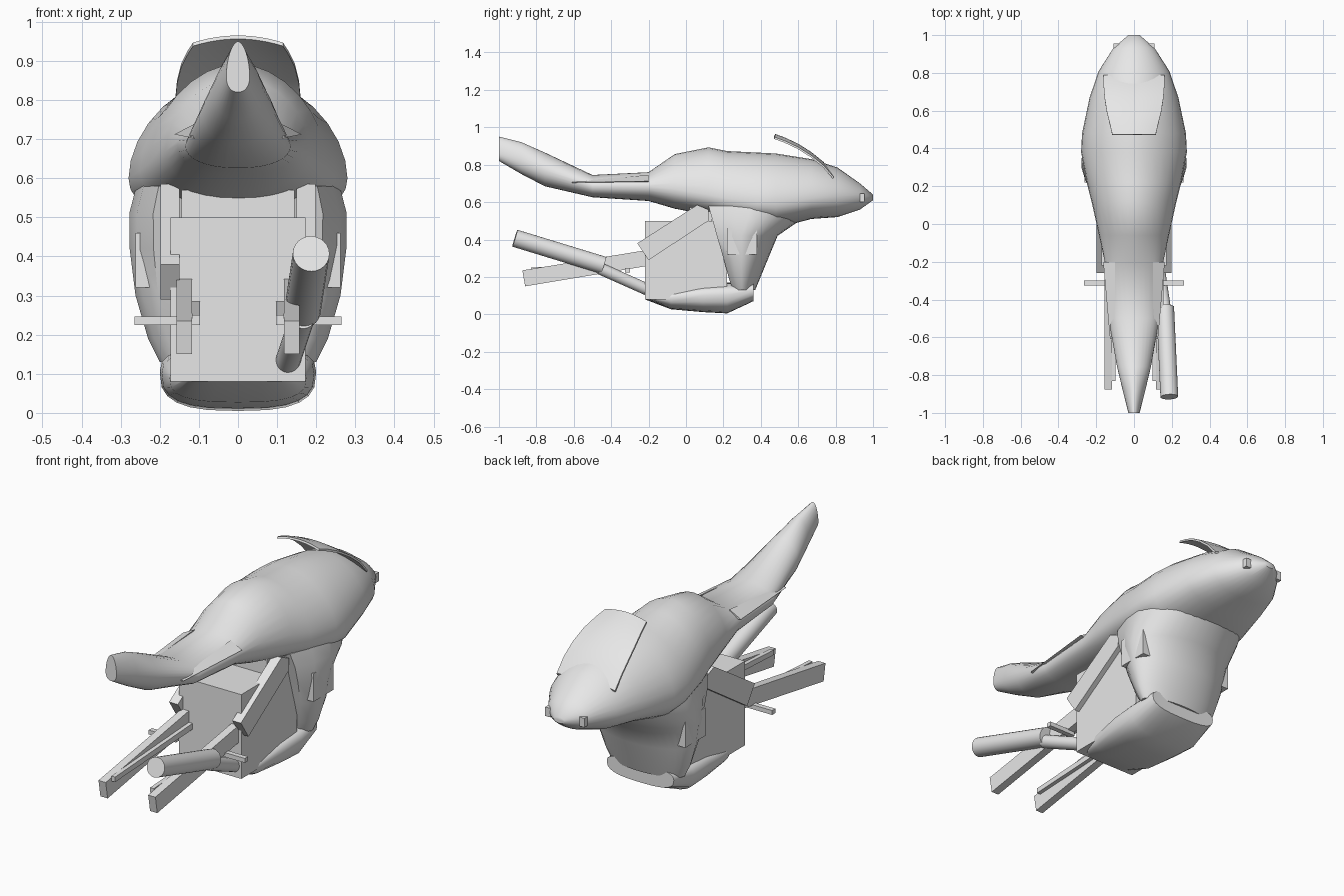
import bpy, bmesh, math
from mathutils import Vector

cube = bpy.data.objects.get("Cube")
if cube:
    bpy.data.objects.remove(cube, do_unlink=True)

grey = bpy.data.materials.new("plain_grey")
grey.use_nodes = True
grey.diffuse_color = (0.8, 0.8, 0.8, 1)
grey.node_tree.nodes["Principled BSDF"].inputs["Base Color"].default_value = (0.8, 0.8, 0.8, 1)


def finish(name, bm, smooth=None):
    bmesh.ops.recalc_face_normals(bm, faces=bm.faces[:])
    mesh = bpy.data.meshes.new(name)
    bm.to_mesh(mesh)
    bm.free()
    mesh.materials.append(grey)
    obj = bpy.data.objects.new(name, mesh)
    bpy.context.collection.objects.link(obj)
    if smooth:
        bpy.ops.object.select_all(action='DESELECT')
        obj.select_set(True)
        bpy.context.view_layer.objects.active = obj
        bpy.ops.object.shade_smooth_by_angle(angle=math.radians(smooth))
    return obj


def loft(name, rings, smooth=None):
    """Skin closed rings of points and cap both ends."""
    bm = bmesh.new()
    rows = [[bm.verts.new(p) for p in ring] for ring in rings]
    n = len(rows[0])
    for a, b in zip(rows, rows[1:]):
        for i in range(n):
            j = (i + 1) % n
            bm.faces.new((a[i], a[j], b[j], b[i]))
    bm.faces.new(rows[0])
    bm.faces.new(rows[-1])
    return finish(name, bm, smooth)


def slab(name, x0, x1, outline):
    """Extrude a side outline of (y, z) points across x."""
    return loft(name, [[(x, y, z) for y, z in outline] for x in (x0, x1)])


def block(name, x0, x1, y0, y1, z0, z1):
    return slab(name, x0, x1, [(y0, z0), (y1, z0), (y1, z1), (y0, z1)])


def tube(name, start, end, radius, sides=24):
    start, end = Vector(start), Vector(end)
    turn = (end - start).to_track_quat('Z', 'Y')
    angles = [math.tau * i / sides for i in range(sides)]
    circle = [turn @ Vector((math.cos(a), math.sin(a), 0)) * radius for a in angles]
    return loft(name, [[p + c for c in circle] for p in (start, end)], 40)


def power(v, e):
    return math.copysign(abs(v) ** e, v)


# Upper body from tail tip to nose: y, top, bottom, half width, height of widest line
stations = [
    (-1, .95, .82, .03, .86), (-.88, .92, .75, .06, .82), (-.755, .865, .685, .09, .77),
    (-.5, .745, .626, .135, .685), (-.2, .76, .606, .155, .685), (-.06, .857, .565, .185, .67),
    (.12, .893, .53, .225, .64), (.22, .873, .5, .25, .62), (.38, .865, .48, .28, .6),
    (.48, .86, .46, .275, .6), (.67, .83, .51, .235, .62), (.81, .785, .52, .187, .63),
    (.93, .70, .56, .11, .63), (1, .64, .61, .03, .625)]
rings = []
for y, top, bottom, w, mid in stations:
    ring = []
    for i in range(32):
        c, s = math.cos(math.tau * i / 32), math.sin(math.tau * i / 32)
        e = 1.08 if s > 0 else 0.9
        ring.append((w * power(c, e), y, mid + power(s, e) * (top - mid if s > 0 else mid - bottom)))
    rings.append(ring)
loft("upper_body", rings, 50)


# Lower fairing, U shaped in plan: z, back, front, half width
def u_ring(z, back, front, w):
    ring = [(-.78 * w, back, z)]
    split = back + .4 * (front - back)
    ring.append((-.93 * w, back + .5 * (split - back), z))
    for i in range(21):
        a = math.pi * (1 - i / 20)
        ring.append((w * math.cos(a), split + (front - split) * math.sin(a), z))
    ring += [(.93 * w, back + .5 * (split - back), z), (.78 * w, back, z)]
    return ring


loft("lower_fairing", [u_ring(*r) for r in (
    (.13, .25, .37, .2), (.19, .23, .395, .23), (.3, .2, .44, .262), (.42, .165, .49, .277),
    (.51, .14, .62, .278), (.58, .12, .68, .26))], 50)

# Belly pan: y, top, bottom, half width
rings = []
for y, top, bottom, w in ((-.22, .1, .08, .13), (-.08, .13, .027, .175), (.09, .16, .012, .195),
                          (.22, .17, .005, .2), (.36, .17, .07, .185)):
    mid = bottom + .6 * (top - bottom)
    rings.append([(w * power(math.cos(a), .7), y,
                   mid + power(math.sin(a), .7) * (top - mid if math.sin(a) > 0 else mid - bottom))
                  for a in (math.tau * i / 24 for i in range(24))])
loft("belly_pan", rings, 50)

# Engine and radiator blocks
block("engine_block", -.172, .172, -.22, .22, .08, .5)
block("engine_top", -.145, .145, .02, .14, .5, .57)
block("radiator", -.262, .262, .22, .38, .32, .46)

# Paired parts
for side, s in (("left", 1), ("right", -1)):
    slab(f"{side}_frame_spar", s * .15, s * .198,
         [(-.26, .38), (.06, .585), (.12, .56), (.12, .5), (-.2, .29)])
    slab(f"{side}_swing_arm", s * .117, s * .157,
         [(-.875, .235), (-.2, .345), (-.2, .26), (-.86, .15)])
    slab(f"{side}_arm_brace", s * .097, s * .117,
         [(-.83, .25), (-.22, .285), (-.22, .255), (-.83, .225)])
    block(f"{side}_foot_peg", s * .115, s * .265, -.325, -.3, .225, .247)
    loft(f"{side}_tail_strip", [
        [(s * .1, -.61, .7), (s * .127, -.61, .705), (s * .1, -.61, .712)],
        [(s * .1, -.2, .7), (s * .163, -.2, .712), (s * .1, -.2, .745)]])
    loft(f"{side}_side_fin", [
        [(s * .18, .235, .712), (s * .178, .236, .714), (s * .176, .235, .71)],
        [(s * .188, .33, .775), (s * .15, .365, .74), (s * .19, .36, .725)]])
    block(f"{side}_nose_lamp", s * .08, s * .108, .93, .955, .6, .645)

# Exhaust
tube("silencer", (.187, -.915, .407), (.165, -.44, .262), .047)
tube("exhaust_pipe", (.165, -.46, .245), (.125, -.19, .125), .032)

# Windscreen: a thin, gently arched sheet
profile = [(.475, .965, .115), (.53, .945, .128), (.6, .912, .145), (.67, .868, .156),
           (.735, .815, .161), (.79, .752, .161)]
across = [i / 6 for i in range(-6, 7)]
loft("windscreen", [
    [(w * t, y, z - .018 * t * t) for t in across]
    + [(w * t, y - .004, z - .009 - .018 * t * t) for t in reversed(across)]
    for y, z, w in profile], 40)
